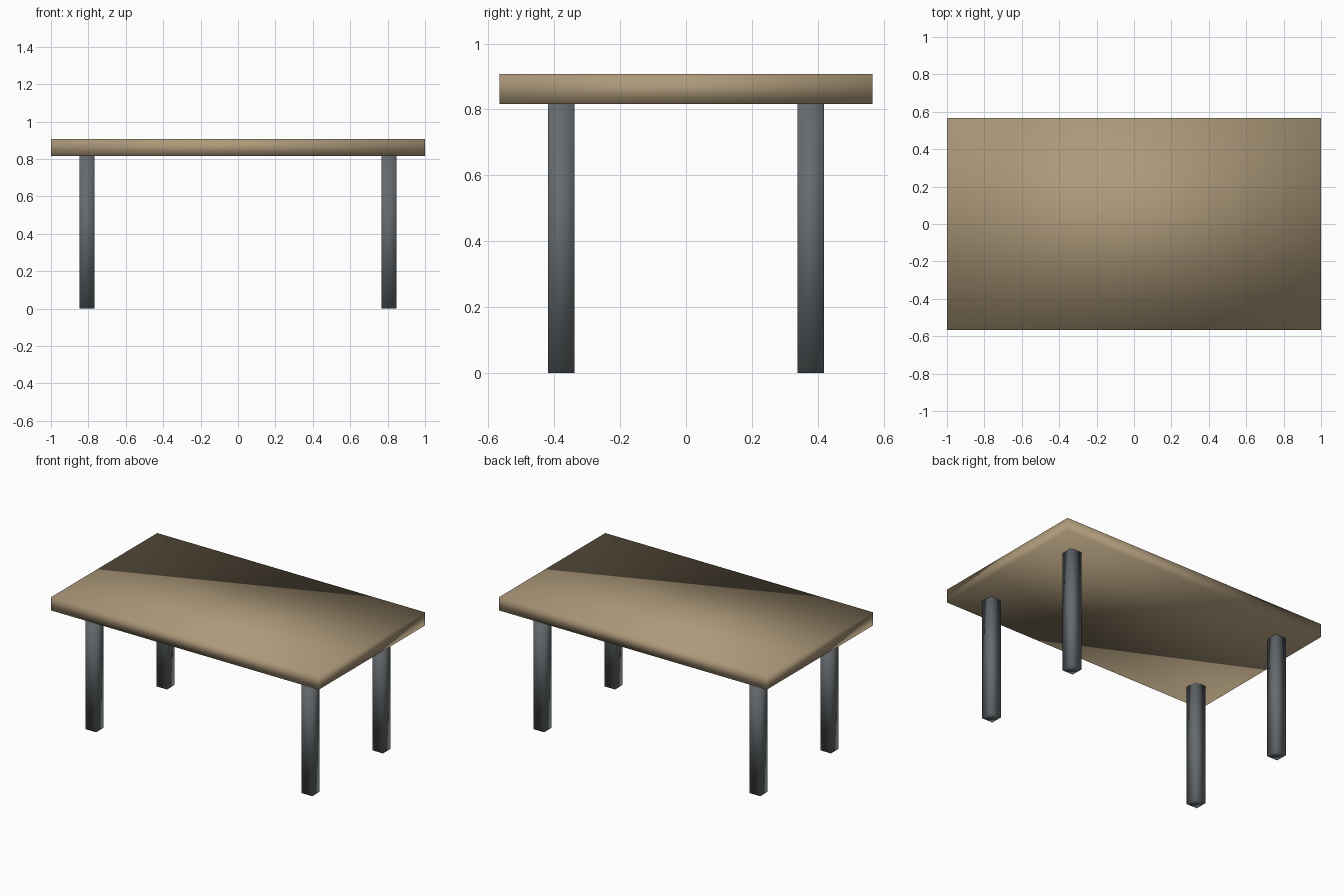
import bpy

cube = bpy.data.objects.get("Cube")
if cube:
    bpy.data.objects.remove(cube, do_unlink=True)


def make_material(name, rgb):
    mat = bpy.data.materials.new(name)
    mat.use_nodes = True
    mat.diffuse_color = (*rgb, 1)
    mat.node_tree.nodes["Principled BSDF"].inputs["Base Color"].default_value = (*rgb, 1)
    return mat


def make_box(name, size, centre, mat):
    """Smooth-shaded box with the given size and centre."""
    bpy.ops.mesh.primitive_cube_add(size=1, location=centre)
    obj = bpy.context.object
    obj.name = obj.data.name = name
    obj.scale = size
    bpy.ops.object.transform_apply(location=False, rotation=False, scale=True)
    bpy.ops.object.shade_smooth()
    obj.data.materials.append(mat)
    return obj


wood = make_material("tan wood", (0.42, 0.32, 0.195))
metal = make_material("dark grey metal", (0.13, 0.145, 0.155))

LENGTH, WIDTH, HEIGHT = 2.0, 1.133, 0.907
THICKNESS = 0.09
LEG = 0.08
LEG_X, LEG_Y = 0.807, 0.378
leg_height = HEIGHT - THICKNESS

# Table top
make_box("table_top", (LENGTH, WIDTH, THICKNESS), (0, 0, HEIGHT - THICKNESS / 2), wood)

# Four square legs
for end, sy in (("front", -1), ("back", 1)):
    for side, sx in (("left", 1), ("right", -1)):
        make_box(f"{end}_{side}_leg", (LEG, LEG, leg_height),
                 (sx * LEG_X, sy * LEG_Y, leg_height / 2), metal)
